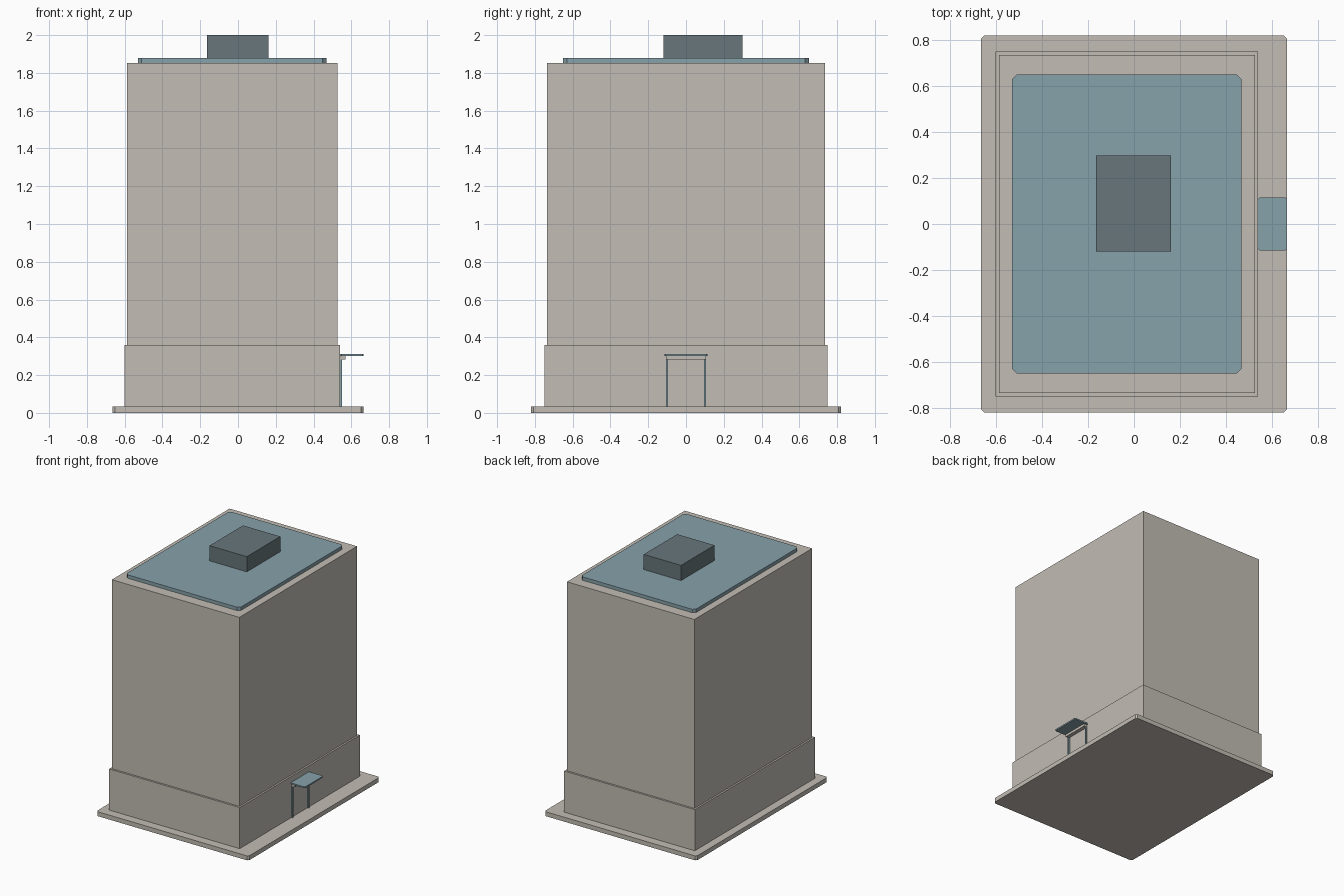
import bpy
import bmesh

cube = bpy.data.objects.get("Cube")
if cube:
    bpy.data.objects.remove(cube, do_unlink=True)


def make_material(name, rgb):
    mat = bpy.data.materials.new(name)
    mat.use_nodes = True
    color = (*rgb, 1.0)
    mat.diffuse_color = color
    for node in mat.node_tree.nodes:
        if node.type == 'BSDF_PRINCIPLED':
            node.inputs["Base Color"].default_value = color
    return mat


stone = make_material("warm_stone", (0.54, 0.505, 0.455))
blue = make_material("dusty_blue", (0.245, 0.36, 0.405))
slate = make_material("slate_grey", (0.135, 0.18, 0.195))


def block(name, mat, xs, ys, zs, chamfer=0.0):
    """Box between the given limits, with optionally chamfered upright edges."""
    bm = bmesh.new()
    bmesh.ops.create_cube(bm, size=1.0)
    for v in bm.verts:
        v.co = [lim[0] if c < 0 else lim[1] for c, lim in zip(v.co, (xs, ys, zs))]
    if chamfer:
        upright = [e for e in bm.edges
                   if abs(e.verts[0].co.z - e.verts[1].co.z) > 1e-5]
        bmesh.ops.bevel(bm, geom=upright, offset=chamfer, offset_type='OFFSET',
                        segments=1, profile=0.5, affect='EDGES')
    bmesh.ops.recalc_face_normals(bm, faces=bm.faces)
    mesh = bpy.data.meshes.new(name)
    bm.to_mesh(mesh)
    bm.free()
    mesh.materials.append(mat)
    obj = bpy.data.objects.new(name, mesh)
    bpy.context.collection.objects.link(obj)
    return obj


# Ground slab, lower storey and tower
block("ground_slab", stone, (-0.665, 0.665), (-0.82, 0.82), (0, 0.035), 0.013)
block("lower_storey", stone, (-0.602, 0.54), (-0.75, 0.75), (0.035, 0.36))
block("tower", stone, (-0.588, 0.526), (-0.735, 0.735), (0.36, 1.853))

# Roof
block("roof_plate", blue, (-0.53, 0.468), (-0.65, 0.65), (1.853, 1.88), 0.02)
block("rooftop_housing", slate, (-0.165, 0.161), (-0.12, 0.298), (1.88, 2.0))

# Side entrance
block("entrance_canopy", blue, (0.54, 0.665), (-0.115, 0.115), (0.302, 0.313), 0.007)
block("entrance_header", stone, (0.54, 0.57), (-0.105, 0.105), (0.282, 0.302))
for side, name in ((-1, "entrance_post_front"), (1, "entrance_post_back")):
    block(name, blue, (0.54, 0.551), sorted((side * 0.094, side * 0.106)),
          (0.035, 0.282))
